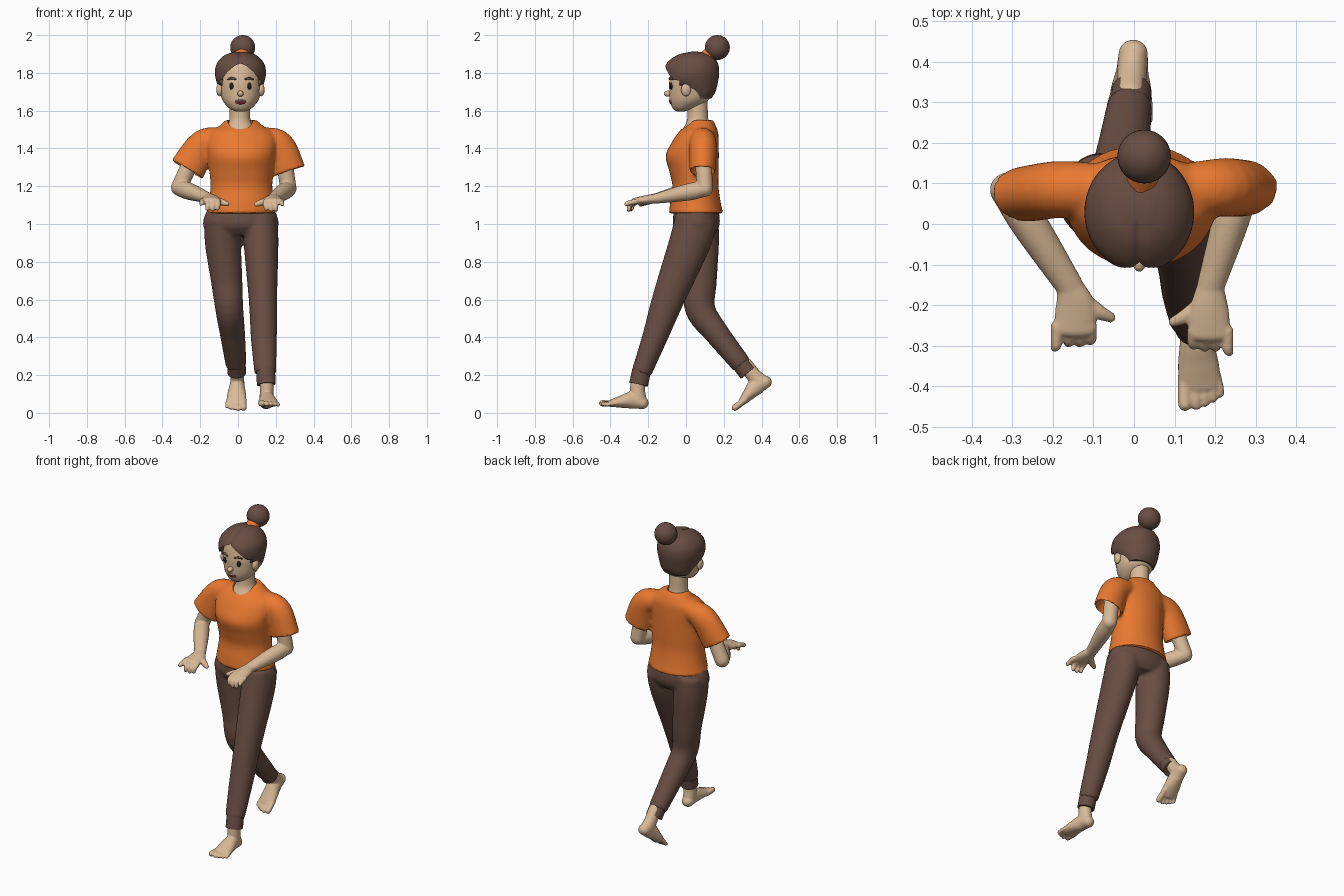
import bpy, bmesh, math
from mathutils import Vector, Matrix

if "Cube" in bpy.data.objects:
    bpy.data.objects.remove(bpy.data.objects["Cube"])

def material(name, col):
    m = bpy.data.materials.new(name)
    m.diffuse_color = (*col, 1)
    m.use_nodes = True
    m.node_tree.nodes["Principled BSDF"].inputs["Base Color"].default_value = m.diffuse_color
    return m

SKIN = material("skin", (0.70, 0.49, 0.31))
ORANGE = material("orange_cloth", (0.82, 0.19, 0.03))
BROWN = material("brown", (0.14, 0.075, 0.055))
DARK = material("dark", (0.02, 0.012, 0.01))
MOUTH = material("mouth_red", (0.2, 0.03, 0.03))
WHITE = material("white", (0.9, 0.9, 0.88))
X, Y, Z = Vector((1, 0, 0)), Vector((0, 1, 0)), Vector((0, 0, 1))

def tube(bm, pts, ref=X, axis=None, cap=False, n=32, k=5):
    """Smooth tube through (x, y, z, ra[, rb]); cap rounds the ends, axis fixes the ring plane."""
    P = [Vector(p if len(p) == 5 else (*p, p[3])) for p in pts]
    Q = [P[0] * 2 - P[1]] + P + [P[-1] * 2 - P[-2]]
    S = []
    for i in range(1, len(P)):
        a, b, c, d = Q[i - 1:i + 3]
        for j in range(k):
            t = j / k
            S.append(b + (c - a) * (t / 2) + (a * 2 - b * 5 + c * 4 - d) * (t * t / 2)
                     + (b * 3 - a - c * 3 + d) * (t ** 3 / 2))
    S.append(P[-1])
    pos = [Vector(s[:3]) for s in S]
    frames = []
    for i, s in enumerate(S):
        t = axis or (pos[min(i + 1, len(S) - 1)] - pos[max(i - 1, 0)]).normalized()
        frames.append((pos[i], t, s[3], s[4]))
    if cap:
        def ends(f, sign):
            r = min(f[2], f[3])
            return [(f[0] + f[1] * sign * r * math.sin(q), f[1], f[2] * math.cos(q), f[3] * math.cos(q))
                    for q in (0.4, 0.8, 1.15, 1.45)]
        frames = ends(frames[0], -1)[::-1] + frames + ends(frames[-1], 1)
    rings = []
    for p, t, a, b in frames:
        u = (ref - t * ref.dot(t)).normalized()
        v = t.cross(u)
        rings.append([bm.verts.new(p + u * a * math.cos(h) + v * b * math.sin(h))
                      for h in (2 * math.pi * i / n for i in range(n))])
    for r, s in zip(rings, rings[1:]):
        for i in range(n):
            bm.faces.new((r[i], r[(i + 1) % n], s[(i + 1) % n], s[i]))
    bm.faces.new(rings[0][::-1])
    bm.faces.new(rings[-1])

def ball(bm, c, r):
    bmesh.ops.create_uvsphere(bm, u_segments=32, v_segments=20, radius=1,
                              matrix=Matrix.Translation(c) @ Matrix.Diagonal((*r, 1)))

def finish(name, bm, mat, voxel=0, smooth=4, cuts=(), angle=40):
    """Make the object, fuse its pieces by voxel remesh, cut openings, bake."""
    bmesh.ops.recalc_face_normals(bm, faces=bm.faces)
    me = bpy.data.meshes.new(name)
    bm.to_mesh(me)
    bm.free()
    ob = bpy.data.objects.new(name, me)
    bpy.context.collection.objects.link(ob)
    if voxel:
        m = ob.modifiers.new("fuse", 'REMESH')
        m.mode, m.voxel_size = 'VOXEL', voxel
        m = ob.modifiers.new("soften", 'SMOOTH')
        m.factor, m.iterations = 0.5, smooth
    for c in cuts:
        m = ob.modifiers.new("cut", 'BOOLEAN')
        m.operation, m.object, m.solver = 'DIFFERENCE', c, 'EXACT'
    if ob.modifiers:
        bpy.context.view_layer.update()
        baked = bpy.data.meshes.new_from_object(ob.evaluated_get(bpy.context.evaluated_depsgraph_get()))
        ob.modifiers.clear()
        ob.data = baked
    ob.data.materials.clear()
    if mat:
        ob.data.materials.append(mat)
    ob.data.polygons.foreach_set("use_smooth", [True] * len(ob.data.polygons))
    ob.data.set_sharp_from_angle(angle=math.radians(angle))
    for c in cuts:
        bpy.data.objects.remove(c)
    ob.hide_render = mat is None
    return ob

def part(name, mat, *tubes, **kw):
    bm = bmesh.new()
    for pts, opts in tubes:
        tube(bm, pts, **opts)
    return finish(name, bm, mat, **kw)

def blob(name, mat, c, r):
    bm = bmesh.new()
    ball(bm, c, r)
    return finish(name, bm, mat)

FLAT, CAP = dict(axis=Z), dict(cap=True)

# trousers: pelvis and two legs fused
pelvis = [(.015, .055, 1.09, .165, .11), (.015, .055, 1.05, .19, .122), (.015, .055, .99, .2, .122), (.015, .06, .94, .16, .09)]
front_leg = [(.118, .055, 1.03, .09, .112), (.122, .02, .9, .092, .11), (.132, -.095, .6, .075, .085),
             (.137, -.165, .4, .069, .067), (.144, -.237, .21, .057, .053)]
back_leg = [(-.085, .06, 1.03, .092, .112), (-.08, .07, .9, .095, .105), (-.06, .075, .7, .083, .088),
            (-.046, .075, .55, .074, .08), (-.03, .16, .425, .067, .066), (-.01, .297, .252, .055, .053)]
part("trousers", BROWN, (pelvis, FLAT), (front_leg, {}), (back_leg, {}), voxel=.01)
part("front_cuff", BROWN, ([(.146, -.235, .225, .05), (.15, -.251, .15, .05)], {}))
part("back_cuff", BROWN, ([(-.009, .29, .262, .049), (-.006, .329, .212, .049)], {}))

# feet: local sole on z=0, toes toward -y; s=1 puts the big toe at -x
def foot(name, s, loc, pitch, yaw):
    bm = bmesh.new()
    tube(bm, [(0, .03, .036, .036, .034), (0, -.02, .046, .04, .046), (0, -.08, .033, .05, .033),
              (0, -.135, .02, .053, .019)], cap=True)
    tube(bm, [(0, -.002, .17, .036, .037), (0, .0, .1, .036, .04), (0, .008, .05, .037, .045)], cap=True)
    for x, tip, r in ((-.04, -.178, .017), (-.013, -.183, .012), (.009, -.177, .0115), (.029, -.169, .011), (.047, -.158, .0105)):
        tube(bm, [(x * s * .9, -.11, .022, r), (x * s, tip + .02, .018, r), (x * s * 1.02, tip, r, r)], cap=True, n=16)
    bm.transform(Matrix.Translation(loc) @ Matrix.Rotation(yaw, 4, 'Z') @ Matrix.Rotation(pitch, 4, 'X'))
    finish(name, bm, SKIN, voxel=.005, smooth=3)

foot("front_foot", 1, (.152, -.265, .02), -.08, .08)
foot("back_foot", -1, (-.002, .416, .116), .61, -.06)

# shirt: torso and sleeves fused, then openings cut
torso = [(.018, .053, 1.055, .186, .144), (.018, .05, 1.12, .173, .133), (.018, .05, 1.2, .164, .122),
         (.018, .042, 1.28, .17, .131), (.018, .033, 1.36, .178, .141), (.018, .048, 1.43, .186, .125),
         (.018, .065, 1.485, .168, .105), (.018, .078, 1.52, .115, .08), (.016, .083, 1.55, .082, .06)]
sleeves = [[(-.09, .085, 1.455, .065, .06), (-.185, .085, 1.42, .07, .08), (-.27, .073, 1.288, .068, .096)],
           [(.13, .085, 1.455, .065, .06), (.218, .09, 1.415, .072, .08), (.268, .088, 1.278, .07, .092)]]
cutters = []
for sl in sleeves:
    a, b = Vector(sl[1][:3]), Vector(sl[2][:3])
    d = (b - a).normalized()
    ra, rb = sl[2][3:]
    cutters.append(part("sleeve_cutter", None, ([(*(b - d * .08), ra * .7, rb * .6), (*(b + d * .03), ra, rb * .98)], dict(ref=Y))))
bm = bmesh.new()
ball(bm, (0, 0, 0), (.066, .085, .06))
bm.transform(Matrix.Translation((.012, .045, 1.55)) @ Matrix.Rotation(.35, 4, 'X'))
cutters.append(finish("neck_cutter", bm, None))
part("shirt", ORANGE, (torso, FLAT), *[(s, dict(ref=Y)) for s in sleeves], voxel=.009, smooth=5, cuts=cutters)

# arms with hands; s=+1 means the thumb points to +x
def arm(name, s, shoulder, elbow, wrist, hand):
    bm = bmesh.new()
    tube(bm, [(*shoulder, .044), (*elbow, .043)], cap=True, ref=Y)
    e, w = Vector(elbow), Vector(wrist)
    tube(bm, [(*e, .042), (*e.lerp(w, .35), .045), (*w, .034, .027)], cap=True)
    hx, hy, hz = hand
    tube(bm, [(*w, .034, .026), (hx, hy + .06, hz + .008, .049, .024), (hx, hy, hz, .053, .018)], cap=True)
    for dx, reach, drop in ((.04, .025, .052), (.014, .03, .057), (-.014, .03, .055), (-.046, .042, .028)):
        x = hx + s * dx
        tube(bm, [(x, hy + .01, hz, .0145), (x, hy - reach * .8, hz - drop * .35, .0135), (x - s * .004, hy - reach, hz - drop + .012, .0115)],
             cap=True, n=16)
    tube(bm, [(hx + s * .02, hy + .075, hz + .003, .02), (hx + s * .06, hy + .045, hz - .006, .018),
              (hx + s * .088, hy + .032, hz - .016, .013)], cap=True, ref=Y, n=16)
    finish(name, bm, SKIN, voxel=.0055, smooth=4)

arm("right_arm", 1, (-.235, .082, 1.36), (-.312, .084, 1.192), (-.157, -.155, 1.137), (-.145, -.262, 1.122))
arm("left_arm", -1, (.24, .09, 1.36), (.267, .1, 1.187), (.188, -.155, 1.135), (.185, -.273, 1.12))

# neck and head
part("neck", SKIN, ([(.012, .052, 1.44, .1, .085), (.012, .058, 1.5, .08, .075), (.01, .062, 1.55, .056, .056),
                     (.01, .06, 1.65, .054, .054)], FLAT))
CX = .013
part("head", SKIN, ([(CX, -.03, 1.596, .025, .02), (CX, -.012, 1.612, .058, .058), (CX, .014, 1.65, .092, .099),
                     (CX, .025, 1.7, .108, .113), (CX, .03, 1.76, .112, .118), (CX, .035, 1.84, .098, .105),
                     (CX, .04, 1.88, .05, .06)], FLAT))
blob("nose", SKIN, (CX, -.095, 1.69), (.016, .022, .016))
blob("mouth", MOUTH, (CX, -.077, 1.648), (.03, .012, .015))
blob("teeth", WHITE, (CX, -.081, 1.655), (.022, .011, .005))
for s, side in ((-1, "right"), (1, "left")):
    blob(side + "_eye", DARK, (CX + s * .047, -.077, 1.73), (.012, .009, .018))
    blob(side + "_ear", SKIN, (CX + s * .11, .0, 1.71), (.018, .026, .034))
    part(side + "_eyebrow", BROWN, ([(CX + s * .027, -.087, 1.767, .005), (CX + s * .048, -.082, 1.772, .006),
                                     (CX + s * .068, -.07, 1.765, .004)], dict(cap=True, ref=Y, n=12)))

# hair cap with centre parting, opened over the face by an arch
arch = [(.18, 1.5), (.18, 1.745), (.1, 1.763), (.07, 1.805), (.03, 1.838)]
outline = arch + [(0, 1.85)] + [(-x, z) for x, z in arch[::-1]]
bm = bmesh.new()
face = bm.faces.new([bm.verts.new((CX + x, -.3, z)) for x, z in outline])
new = bmesh.ops.extrude_face_region(bm, geom=[face])["geom"]
bmesh.ops.translate(bm, verts=[v for v in new if isinstance(v, bmesh.types.BMVert)], vec=(0, .265, 0))
face_cutter = finish("face_cutter", bm, None)
bm = bmesh.new()
tube(bm, [(CX, .08, 1.665, .085, .055), (CX, .066, 1.7, .104, .09), (CX, .032, 1.75, .126, .137), (CX, .029, 1.8, .135, .147),
          (CX, .032, 1.85, .125, .137), (CX, .042, 1.893, .085, .095), (CX, .046, 1.912, .03, .035)], axis=Z, n=72)
centre = Vector((CX, .03, 1.78))
for v in bm.verts:
    if v.co.z > 1.78 and v.co.y < .12:
        v.co = centre + (v.co - centre) * (1 - .06 * math.exp(-((v.co.x - CX) / .012) ** 2))
finish("hair", bm, BROWN, cuts=[face_cutter], angle=50)

# bun and its band
blob("bun", BROWN, (.025, .166, 1.934), (.066, .066, .066))
part("hair_band", ORANGE, ([(.02, .105, 1.872, .045), (.022, .128, 1.897, .04)], CAP))
